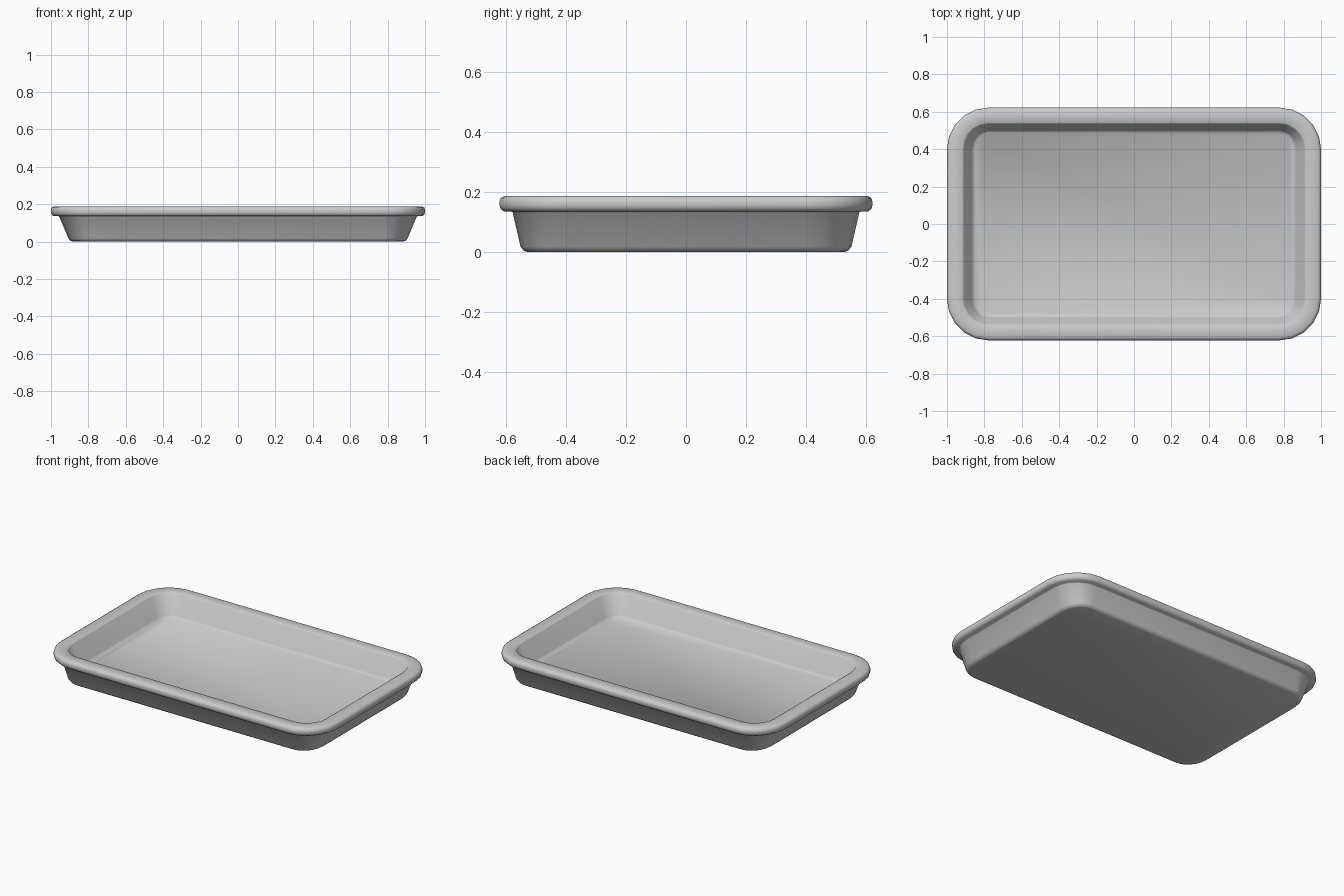
import bpy, bmesh, math

if "Cube" in bpy.data.objects:
    bpy.data.objects.remove(bpy.data.objects["Cube"])

CX, CY, SEG = 0.78, 0.40, 5   # corner centres and segments per corner


def ring(bm, rx, ry, z):
    """Rounded rectangle loop whose corners are elliptical arcs."""
    verts = []
    for q, (sx, sy) in enumerate([(1, 1), (-1, 1), (-1, -1), (1, -1)]):
        for i in range(SEG + 1):
            a = math.pi / 2 * (q + i / SEG)
            verts.append(bm.verts.new((sx * CX + rx * math.cos(a),
                                       sy * CY + ry * math.sin(a), z)))
    return verts


# Profile from underside, up the outer wall, over the rim, down to the floor
profile = [
    (0.10, 0.125, 0.0), (0.115, 0.14, 0.004), (0.127, 0.152, 0.018),
    (0.175, 0.178, 0.132), (0.18, 0.183, 0.136),
    (0.205, 0.208, 0.136), (0.217, 0.219, 0.145), (0.22, 0.222, 0.157),
    (0.22, 0.222, 0.168), (0.216, 0.218, 0.181), (0.203, 0.206, 0.188),
    (0.138, 0.141, 0.188), (0.130, 0.135, 0.183),
    (0.088, 0.102, 0.058), (0.07, 0.088, 0.045),
]

bm = bmesh.new()
rings = [ring(bm, *p) for p in profile]
for lo, hi in zip(rings, rings[1:]):
    n = len(lo)
    for i in range(n):
        j = (i + 1) % n
        bm.faces.new((lo[i], lo[j], hi[j], hi[i]))
bm.faces.new(rings[0][::-1])   # underside
bm.faces.new(rings[-1])        # tray floor
bmesh.ops.recalc_face_normals(bm, faces=bm.faces)

mesh = bpy.data.meshes.new("tray")
bm.to_mesh(mesh)
bm.free()
tray = bpy.data.objects.new("tray", mesh)
bpy.context.collection.objects.link(tray)
bpy.context.view_layer.objects.active = tray
tray.select_set(True)
bpy.ops.object.shade_smooth_by_angle(angle=math.radians(50))
